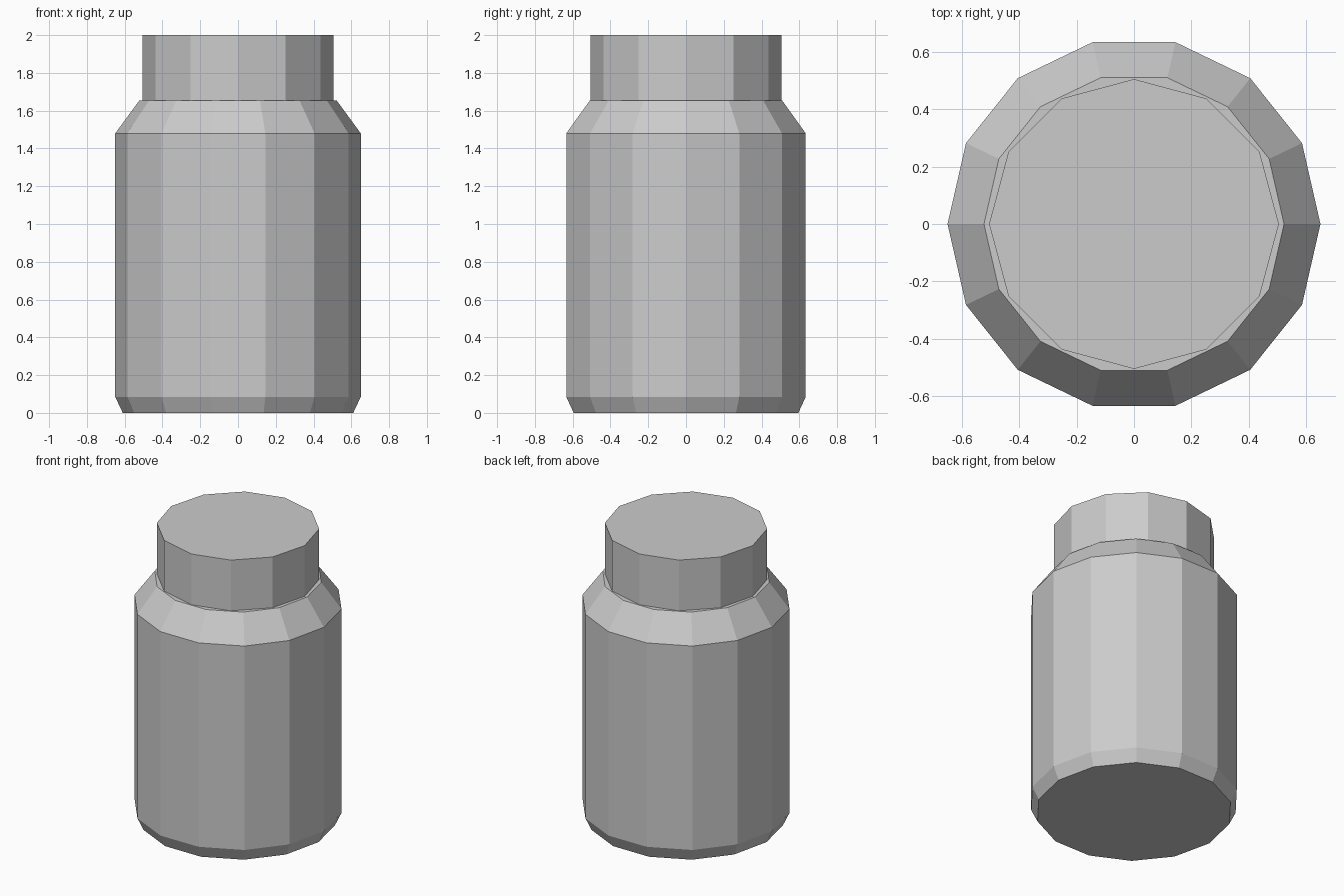
import bpy
import bmesh
from math import cos, sin, tau

if "Cube" in bpy.data.objects:
    bpy.data.objects.remove(bpy.data.objects["Cube"])

grey = bpy.data.materials.new("light_grey")
grey.use_nodes = True
colour = (0.6, 0.6, 0.6, 1)
grey.diffuse_color = colour
grey.node_tree.nodes["Principled BSDF"].inputs["Base Color"].default_value = colour


def lathe(name, profile, sides):
    """Closed faceted solid from (radius, height) pairs, bottom to top."""
    bm = bmesh.new()
    rings = [[bm.verts.new((r * cos(tau * i / sides), r * sin(tau * i / sides), z))
              for i in range(sides)] for r, z in profile]
    for low, high in zip(rings, rings[1:]):
        for i in range(sides):
            j = (i + 1) % sides
            bm.faces.new((low[i], low[j], high[j], high[i]))
    bm.faces.new(rings[0][::-1])
    bm.faces.new(rings[-1])
    mesh = bpy.data.meshes.new(name)
    bm.to_mesh(mesh)
    bm.free()
    mesh.materials.append(grey)
    obj = bpy.data.objects.new(name, mesh)
    bpy.context.collection.objects.link(obj)
    return obj


# Jar body with bevelled foot and sloping shoulder
lathe("jar_body", [(0.61, 0), (0.65, 0.085), (0.65, 1.48), (0.523, 1.653)], 14)

# Straight lid, seated slightly into the shoulder
lathe("lid", [(0.505, 1.645), (0.505, 2)], 12)
